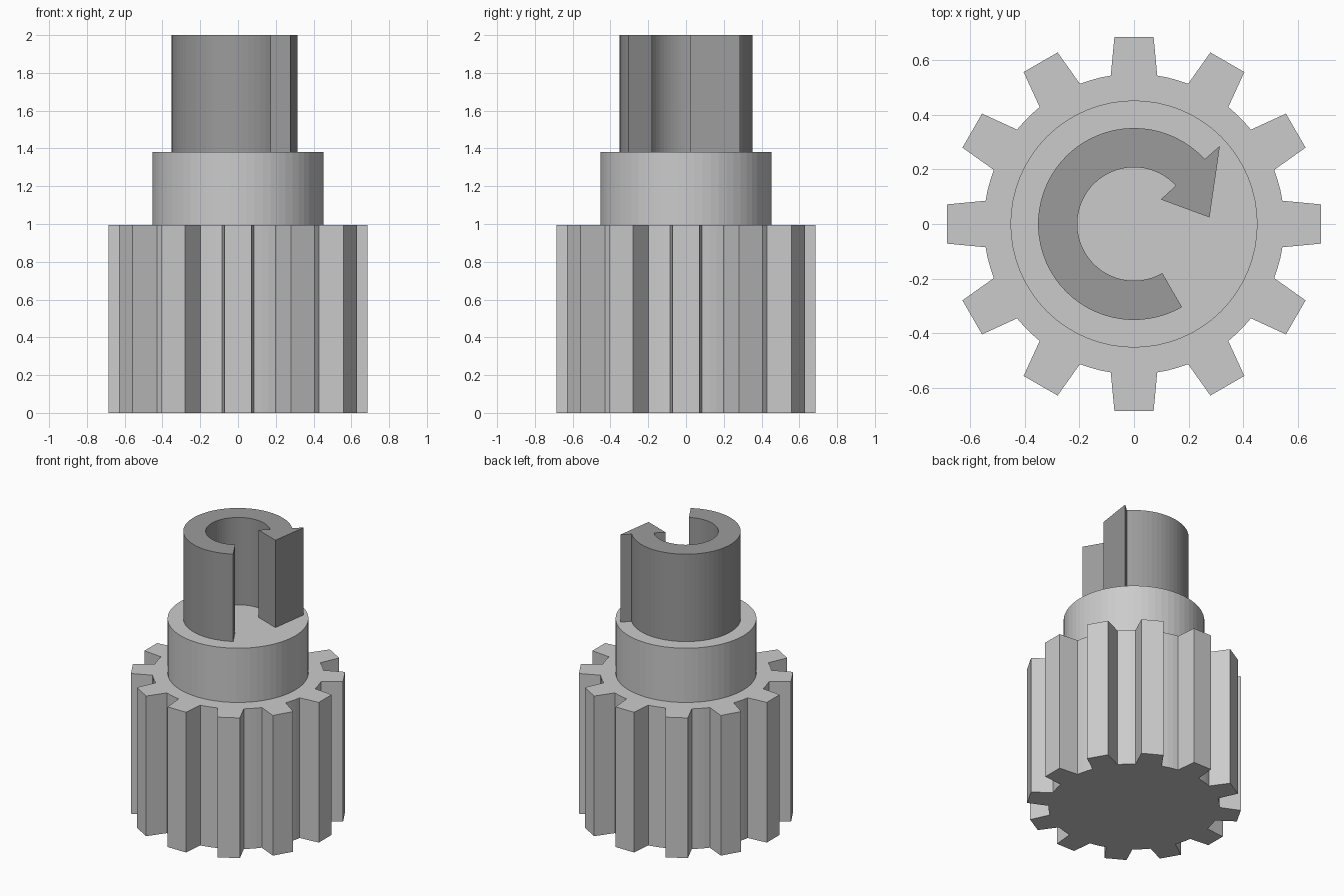
import bpy, bmesh
from math import radians, cos, sin, atan2, hypot

cube = bpy.data.objects.get("Cube")
if cube:
    bpy.data.objects.remove(cube, do_unlink=True)


def material(name, value):
    mat = bpy.data.materials.new(name)
    mat.use_nodes = True
    colour = (value, value, value, 1)
    mat.diffuse_color = colour
    mat.node_tree.nodes["Principled BSDF"].inputs["Base Color"].default_value = colour
    return mat


def arc(radius, start, end, steps):
    """Points along an arc, angles in degrees, both ends included."""
    angles = [radians(start + (end - start) * i / steps) for i in range(steps + 1)]
    return [(radius * cos(a), radius * sin(a)) for a in angles]


def prism(name, outline, bottom, top, mat):
    """Extrude a closed outline straight up."""
    bm = bmesh.new()
    base = bm.faces.new([bm.verts.new((x, y, bottom)) for x, y in outline])
    lid = bmesh.ops.extrude_face_region(bm, geom=[base], use_keep_orig=True)["geom"]
    for v in lid:
        if isinstance(v, bmesh.types.BMVert):
            v.co.z = top
    bmesh.ops.recalc_face_normals(bm, faces=bm.faces)
    mesh = bpy.data.meshes.new(name)
    bm.to_mesh(mesh)
    bm.free()
    mesh.materials.append(mat)
    obj = bpy.data.objects.new(name, mesh)
    bpy.context.collection.objects.link(obj)
    return obj


light_grey = material("light grey", 0.6)
dark_grey = material("dark grey", 0.33)

# Gear: twelve tapered teeth joined by root arcs
TEETH = 12
PITCH = 360 / TEETH
ROOT = 0.551
TIP_X, TIP_Y = 0.685, 0.072
ROOT_HALF = 8.9
gear = []
for i in range(TEETH):
    a = i * PITCH
    for y in (-TIP_Y, TIP_Y):
        r, t = hypot(TIP_X, TIP_Y), atan2(y, TIP_X) + radians(a)
        gear.append((r * cos(t), r * sin(t)))
    gear += arc(ROOT, a + ROOT_HALF, a + PITCH - ROOT_HALF, 3)
prism("gear", gear, 0, 0.995, light_grey)

# Round collar on top of the gear
prism("collar", arc(0.453, 0, 360, 64)[:-1], 0.98, 1.38, light_grey)

# Open ring key with an arrow-shaped end
arrow_head = [(0.315, 0.287), (0.277, 0.024), (0.098, 0.09)]
key = arc(0.352, -60, -317.5, 48) + arrow_head + arc(0.208, -317.5, -60, 48)
prism("arrow_key", key, 1.36, 2.0, dark_grey)
